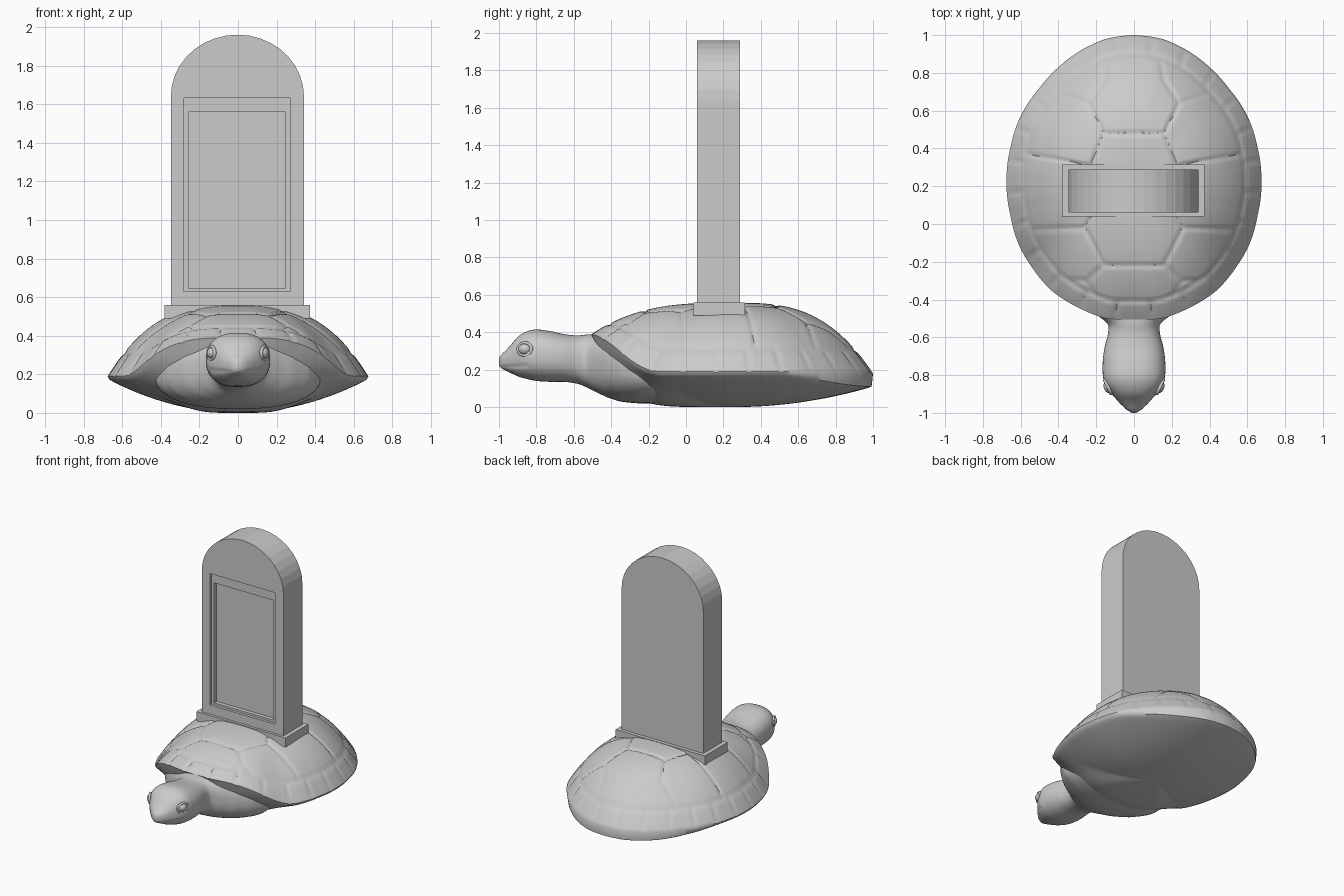
import bpy, bmesh, math

if "Cube" in bpy.data.objects:
    bpy.data.objects.remove(bpy.data.objects["Cube"])

stone = bpy.data.materials.new("grey_stone")
stone.diffuse_color = (0.6, 0.6, 0.6, 1)
stone.use_nodes = True
stone.node_tree.nodes["Principled BSDF"].inputs["Base Color"].default_value = stone.diffuse_color


def make(name, verts, faces, smooth=None):
    me = bpy.data.meshes.new(name)
    me.from_pydata(verts, [], faces)
    bm = bmesh.new()
    bm.from_mesh(me)
    bmesh.ops.recalc_face_normals(bm, faces=bm.faces)
    bm.to_mesh(me)
    bm.free()
    me.materials.append(stone)
    ob = bpy.data.objects.new(name, me)
    bpy.context.collection.objects.link(ob)
    bpy.ops.object.select_all(action='DESELECT')
    ob.select_set(True)
    bpy.context.view_layer.objects.active = ob
    if smooth:
        bpy.ops.object.shade_smooth_by_angle(angle=math.radians(smooth))
    return ob


def box(name, x0, x1, y0, y1, z0, z1):
    v = [(x, y, z) for x in (x0, x1) for y in (y0, y1) for z in (z0, z1)]
    f = [(0, 1, 3, 2), (4, 6, 7, 5), (0, 4, 5, 1), (2, 3, 7, 6), (0, 2, 6, 4), (1, 5, 7, 3)]
    return make(name, v, f)


def loft(rings, cap=True):
    """Faces and vertices for a stack of closed rings."""
    n = len(rings[0])
    v = [p for r in rings for p in r]
    f = [(k * n + i, k * n + (i + 1) % n, (k + 1) * n + (i + 1) % n, (k + 1) * n + i)
         for k in range(len(rings) - 1) for i in range(n)]
    if cap:
        f += [tuple(range(n)), tuple(range(len(v) - n, len(v)))]
    return v, f


def step(a, b, x):
    t = min(1, max(0, (x - a) / (b - a)))
    return t * t * (3 - 2 * t)


# ---- shell: outline seen from above, as half width and y
CY = 0.25
OUT = [(0, -.505), (.15, -.5), (.28, -.45), (.44, -.35), (.54, -.23), (.61, -.11), (.655, .05), (.675, .23),
       (.655, .4), (.61, .55), (.5, .72), (.40, .83), (.28, .92), (.15, .98), (0, 1.0)]
POL = [(math.atan2(y - CY, x), math.hypot(x, y - CY)) for x, y in OUT]


def radius(a):
    a = math.asin(max(-1, min(1, math.sin(a))))
    for (a0, r0), (a1, r1) in zip(POL, POL[1:]):
        if a <= a1 + 1e-6:
            return r0 + (r1 - r0) * (a - a0) / (a1 - a0)
    return POL[-1][1]


# seams between the shell plates, right half (mirrored by |x|)
CHAIN = [(.14, .86), (.16, .76), (.24, .64), (.16, .48), (.23, .31), (.17, .13),
         (.26, -.02), (.16, -.22), (.25, -.3), (.2, -.42)]
SEAMS = list(zip(CHAIN, CHAIN[1:]))
SEAMS += [((0, y), (x, y)) for x, y in ((.16, .48), (.17, .13), (.16, -.22))]
SEAMS += [((.24, .64), (.43, .70)), ((.23, .31), (.57, .37)),
          ((.26, -.02), (.55, -.03)), ((.25, -.3), (.37, -.3))]


def seam_dist(x, y):
    best = 1
    for (ax, ay), (bx, by) in SEAMS:
        dx, dy = bx - ax, by - ay
        t = max(0, min(1, ((x - ax) * dx + (y - ay) * dy) / (dx * dx + dy * dy)))
        best = min(best, math.hypot(x - ax - t * dx, y - ay - t * dy))
    return best


NA, NR, MARG = 240, 60, 0.87
top, bottom = [], []
for k in range(1, NR + 1):
    r = k / NR
    ring = []
    for i in range(NA):
        a = 2 * math.pi * i / NA
        R = radius(a)
        ex, ey = R * math.cos(a), CY + R * math.sin(a)
        rim = .19 - .01 * step(.5, 1, ey) + .2 * step(-.12, -.52, ey) ** 1.3
        x, y = r * ex, CY + r * (ey - CY)
        d = abs(r - MARG) * R
        if r > MARG:
            w = abs((a / (2 * math.pi) * 24) % 1 - .5) / 24 * 2 * math.pi * R
            d = min(d, w)
        else:
            d = min(d, seam_dist(abs(x), y))
        z = rim + (.558 - rim) * (1 - r ** 3) - .011 * max(0, 1 - d / .015) * (1 - .6 * step(.93, 1, r))
        ring.append((x, y, z))
    top.append(ring)
for k in range(24, 0, -1):
    r = k / 24
    ring = []
    for i in range(NA):
        a = 2 * math.pi * i / NA
        R = radius(a) * (.99 if k == 24 else 1)
        ex, ey = R * math.cos(a), CY + R * math.sin(a)
        front = step(-.12, -.52, ey)
        edge = .175 - .065 * step(.45, 1, ey) + .2 * front ** 1.3
        ring.append((r * ex, CY + r * (ey - CY), edge * r ** (2 + 3.5 * front)))
    bottom.append(ring)
v, f = loft(top + bottom, cap=False)
n = len(v)
v += [(0, CY, .558), (0, CY, 0)]
f += [(n, i, (i + 1) % NA) for i in range(NA)]
f += [(n + 1, n - NA + (i + 1) % NA, n - NA + i) for i in range(NA)]
make("turtle_shell", v, f, 50)

# ---- head, neck and chest: y, half width, bottom z, top z
BODY = [(-1.0, .012, .222, .262), (-.985, .04, .205, .285), (-.95, .075, .188, .318), (-.9, .118, .165, .375),
        (-.85, .152, .15, .405), (-.8, .165, .14, .415), (-.72, .165, .135, .405), (-.65, .155, .135, .39),
        (-.58, .138, .125, .383), (-.53, .14, .105, .388), (-.48, .2, .08, .39), (-.42, .29, .052, .40),
        (-.35, .37, .03, .40), (-.25, .43, .02, .38), (-.1, .4, .02, .33)]


def body_at(y):
    """Catmull-Rom interpolation between the sections."""
    for j in range(len(BODY) - 1):
        if y <= BODY[j + 1][0] + 1e-9:
            break
    p = [BODY[max(0, min(len(BODY) - 1, j + q))] for q in (-1, 0, 1, 2)]
    t = (y - p[1][0]) / (p[2][0] - p[1][0])
    return [.5 * (2 * b + (c - a) * t + (2 * a - 5 * b + 4 * c - d) * t * t + (3 * b - a - 3 * c + d) * t ** 3)
            for a, b, c, d in zip(*[s[1:] for s in p])]


rings = []
for k in range(91):
    y = -1 + .9 * k / 90
    w, lo, hi = body_at(y)
    ring = []
    for i in range(64):
        a = 2 * math.pi * i / 64
        c, s = math.cos(a), math.sin(a)
        x = w * math.copysign(abs(c) ** .85, c)
        z = (lo + hi) / 2 + (hi - lo) / 2 * math.copysign(abs(s) ** .85, s)
        # mouth crease
        if y < -.84:
            x *= 1 - .06 * max(0, 1 - abs(z - .215 - .1 * (y + 1) * .3) / .012)
        ring.append((x, y, z))
    rings.append(ring)
make("head_and_neck", *loft(rings), 60)

# ---- eyes with lids
for side, sx in (("left", -1), ("right", 1)):
    bpy.ops.mesh.primitive_uv_sphere_add(segments=24, ring_count=14, radius=1, location=(sx * .13, -.862, .31))
    eye = bpy.context.object
    eye.name = side + "_eye"
    eye.scale = (.03, .036, .03)
    eye.rotation_euler = (0, 0, sx * -.45)
    bpy.ops.object.shade_smooth()
    eye.data.materials.append(stone)
    bpy.ops.mesh.primitive_torus_add(major_segments=28, minor_segments=8, major_radius=.04, minor_radius=.009,
                                     location=(sx * .138, -.862, .31), rotation=(0, math.pi / 2, sx * -.45))
    lid = bpy.context.object
    lid.name = side + "_eyelid"
    lid.scale = (.85, 1, 1)
    bpy.ops.object.shade_smooth()
    lid.data.materials.append(stone)

# ---- plinth and round-topped slab
box("slab_plinth", -.38, .374, .04, .315, .49, .56)
prof = [(-.348, .53), (.342, .53)]
prof += [(-.003 + .345 * math.cos(math.pi * i / 18), 1.64 + .32 * math.sin(math.pi * i / 18)) for i in range(19)]
slab = make("stone_slab", *loft([[(x, y, z) for x, z in prof] for y in (.06, .288)]))

# stepped recess in the front of the slab
for name, dims in (("outer_recess", (-.279, .269, 0, .08, .63, 1.633)),
                   ("inner_recess", (-.257, .245, 0, .11, .645, 1.56))):
    cutter = box(name + "_cutter", *dims)
    cutter.hide_render = True
    mod = slab.modifiers.new(name, 'BOOLEAN')
    mod.operation, mod.solver, mod.object = 'DIFFERENCE', 'EXACT', cutter
    bpy.context.view_layer.objects.active = slab
    bpy.ops.object.modifier_apply(modifier=name)
    bpy.data.objects.remove(cutter)
